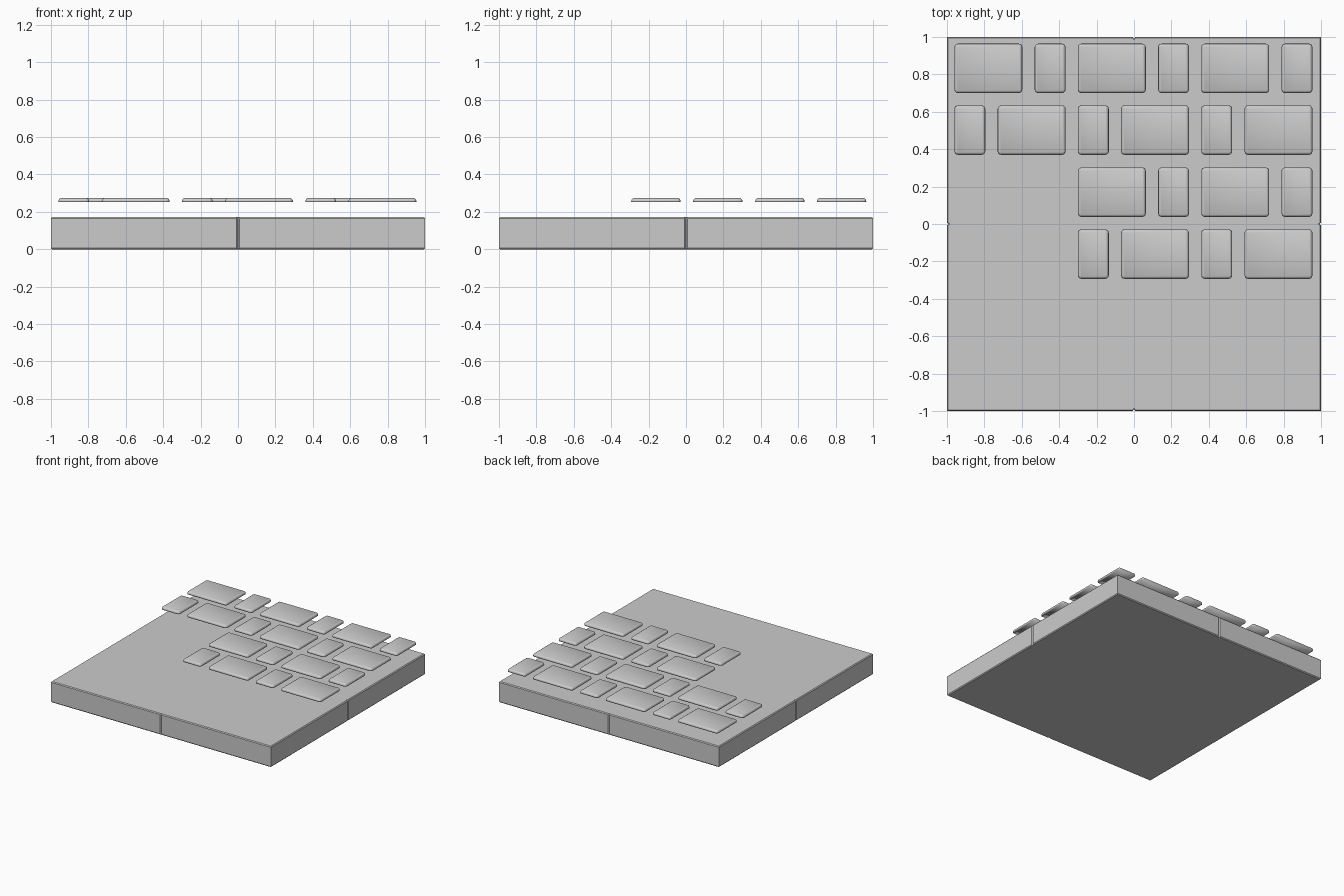
import bpy, bmesh
from math import cos, sin, pi

if "Cube" in bpy.data.objects:
    bpy.data.objects.remove(bpy.data.objects["Cube"])


def loft(name, rings, smooth=False):
    """Closed solid through matching rings of points, bottom to top."""
    bm = bmesh.new()
    loops = [[bm.verts.new(p) for p in ring] for ring in rings]
    n = len(loops[0])
    for low, high in zip(loops, loops[1:]):
        for i in range(n):
            j = (i + 1) % n
            bm.faces.new((low[i], low[j], high[j], high[i]))
    bm.faces.new(loops[-1])
    bm.faces.new(loops[0][::-1])
    bmesh.ops.recalc_face_normals(bm, faces=bm.faces[:])
    for f in bm.faces:
        f.smooth = smooth
    mesh = bpy.data.meshes.new(name)
    bm.to_mesh(mesh)
    bm.free()
    obj = bpy.data.objects.new(name, mesh)
    bpy.context.collection.objects.link(obj)
    return obj


def slab_ring(z, inset):
    """Square outline with a small notch in the middle of each side."""
    h, w, d = 1 - inset, 0.007, 0.01
    side = [(-h, -h), (-w, -h), (0, -h + d), (w, -h)]
    pts = []
    for _ in range(4):
        pts += [(x, y, z) for x, y in side]
        side = [(-y, x) for x, y in side]
    return pts


def brick_ring(x0, x1, y0, y1, z, inset, radius=0.018):
    """Rounded rectangle, moved inwards by inset."""
    r = radius - inset
    pts = []
    corners = [(x1 - radius, y1 - radius), (x0 + radius, y1 - radius),
               (x0 + radius, y0 + radius), (x1 - radius, y0 + radius)]
    for k, (cx, cy) in enumerate(corners):
        for s in range(4):
            a = pi / 2 * (k + s / 3)
            pts.append((cx + r * cos(a), cy + r * sin(a), z))
    return pts


# Floor slab with slightly eased edges
loft("floor_slab", [slab_ring(0, 0.006), slab_ring(0.007, 0),
                    slab_ring(0.165, 0), slab_ring(0.172, 0.006)])

# Paving bricks, alternating long and short, hovering above the slab
LONG, SHORT, GAP = 0.363, 0.165, 0.066
PROFILE = [(0.252, 0), (0.262, 0.001), (0.269, 0.005), (0.273, 0.012)]
# each row: lower edge, starts with long brick, bricks left out on the left
ROWS = [(0.70, True, 0), (0.37, False, 0), (0.038, True, 2), (-0.293, False, 2)]
for r, (y, is_long, skip) in enumerate(ROWS):
    x = -0.96
    for c in range(6):
        w = LONG if is_long else SHORT
        if c >= skip:
            loft(f"brick_{r + 1}_{c + 1}",
                 [brick_ring(x, x + w, y, y + 0.264, z, i) for z, i in PROFILE],
                 smooth=True)
        x += w + GAP
        is_long = not is_long
